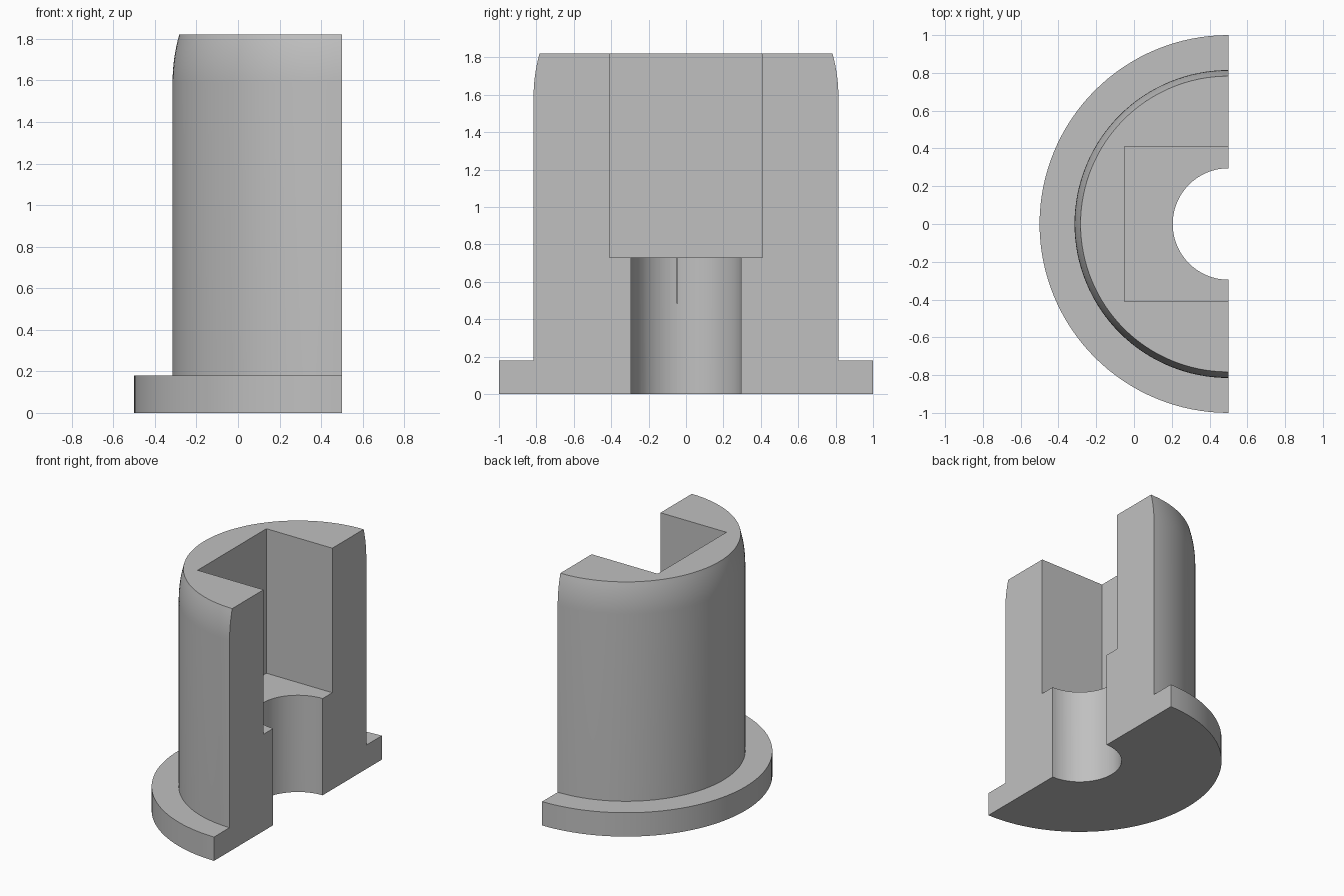
import bpy
import bmesh
from math import pi, sqrt, radians
from mathutils import Matrix, Vector

if "Cube" in bpy.data.objects:
    bpy.data.objects.remove(bpy.data.objects["Cube"], do_unlink=True)

AXIS_X = 0.5            # the sleeve's axis lies on the flat cut side
HEIGHT = 1.82
FLANGE_R, FLANGE_H = 1.0, 0.18
BODY_R, TOP_R, ROUND_H = 0.815, 0.783, 0.23
BORE_R = 0.295
POCKET_DEPTH, POCKET_HALF, POCKET_FLOOR = 0.55, 0.41, 0.73

# Single grey material
grey = bpy.data.materials.new("plain_grey")
grey.use_nodes = True
colour = (0.53, 0.53, 0.53, 1)
grey.diffuse_color = colour
grey.node_tree.nodes["Principled BSDF"].inputs["Base Color"].default_value = colour


def make_object(name, bm):
    bmesh.ops.recalc_face_normals(bm, faces=bm.faces)
    mesh = bpy.data.meshes.new(name)
    bm.to_mesh(mesh)
    bm.free()
    mesh.materials.append(grey)
    obj = bpy.data.objects.new(name, mesh)
    bpy.context.collection.objects.link(obj)
    obj.location.x = AXIS_X
    return obj


# Flanged half sleeve: a profile with a rounded shoulder, turned half way round
sagitta = BODY_R - TOP_R
arc_r = (ROUND_H ** 2 + sagitta ** 2) / (2 * sagitta)
profile = [(0, 0), (FLANGE_R, 0), (FLANGE_R, FLANGE_H), (BODY_R, FLANGE_H)]
for i in range(9):
    h = ROUND_H * i / 8
    profile.append((BODY_R - arc_r + sqrt(arc_r ** 2 - h ** 2), HEIGHT - ROUND_H + h))
profile.append((0, HEIGHT))

bm = bmesh.new()
verts = [bm.verts.new((0, r, z)) for r, z in profile]
edges = [bm.edges.new(pair) for pair in zip(verts, verts[1:])]
bmesh.ops.spin(bm, geom=verts + edges, cent=(0, 0, 0), axis=(0, 0, 1),
               angle=pi, steps=64)
bmesh.ops.remove_doubles(bm, verts=bm.verts, dist=0.0001)
bmesh.ops.holes_fill(bm, edges=[e for e in bm.edges if e.is_boundary], sides=0)
sleeve = make_object("half_sleeve", bm)

# Round bore cutter
bm = bmesh.new()
bmesh.ops.create_cone(bm, cap_ends=True, segments=96, radius1=BORE_R, radius2=BORE_R,
                      depth=4, matrix=Matrix.Rotation(pi / 96, 4, "Z"))
bore = make_object("bore_cutter", bm)

# Square pocket cutter, open at the top and on the cut side
bm = bmesh.new()
low = Vector((-POCKET_DEPTH, -POCKET_HALF, POCKET_FLOOR))
high = Vector((POCKET_DEPTH, POCKET_HALF, HEIGHT + 0.5))
bmesh.ops.create_cube(bm, size=1, matrix=Matrix.Translation((low + high) / 2)
                      @ Matrix.Diagonal((*(high - low), 1)))
pocket = make_object("pocket_cutter", bm)

# Cut the bore and pocket, then discard the cutters
bpy.ops.object.select_all(action="DESELECT")
bpy.context.view_layer.objects.active = sleeve
sleeve.select_set(True)
for cutter in (bore, pocket):
    cutter.hide_render = True
    cut = sleeve.modifiers.new(cutter.name, "BOOLEAN")
    cut.operation = "DIFFERENCE"
    cut.solver = "EXACT"
    cut.object = cutter
    bpy.ops.object.modifier_apply(modifier=cut.name)
    bpy.data.objects.remove(cutter, do_unlink=True)

bpy.ops.object.shade_smooth_by_angle(angle=radians(30))
